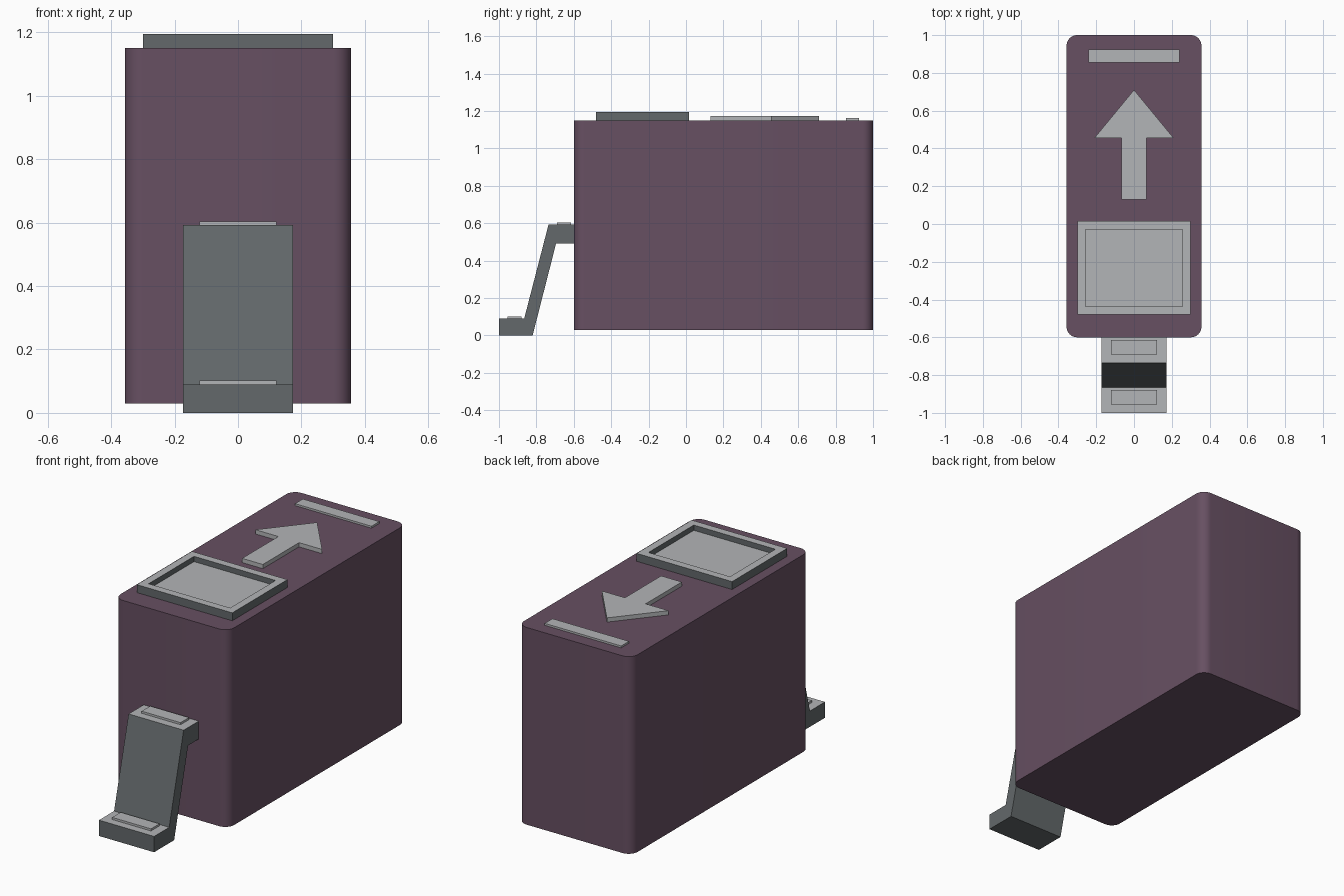
import bpy
import bmesh
from math import radians
from mathutils import Matrix, Vector

cube = bpy.data.objects.get("Cube")
if cube:
    bpy.data.objects.remove(cube, do_unlink=True)


def material(name, rgb):
    m = bpy.data.materials.new(name)
    m.use_nodes = True
    color = (*rgb, 1)
    m.diffuse_color = color
    m.node_tree.nodes["Principled BSDF"].inputs["Base Color"].default_value = color
    return m


purple = material("dusty purple", (0.135, 0.079, 0.122))
light = material("light grey", (0.45, 0.46, 0.475))
dark = material("dark grey", (0.125, 0.14, 0.146))


def finish(name, bm, mats):
    """Make an object; a second material goes on faces that look straight up."""
    bmesh.ops.recalc_face_normals(bm, faces=bm.faces)
    bm.normal_update()
    if len(mats) > 1:
        for f in bm.faces:
            f.material_index = int(f.normal.z > 0.9)
    mesh = bpy.data.meshes.new(name)
    bm.to_mesh(mesh)
    bm.free()
    for m in mats:
        mesh.materials.append(m)
    ob = bpy.data.objects.new(name, mesh)
    bpy.context.collection.objects.link(ob)
    return ob


def box_mesh(half_x, y0, y1, z0, z1):
    bm = bmesh.new()
    size = Matrix.Diagonal((2 * half_x, y1 - y0, z1 - z0, 1))
    place = Matrix.Translation((0, (y0 + y1) / 2, (z0 + z1) / 2))
    bmesh.ops.create_cube(bm, size=1, matrix=place @ size)
    return bm


def prism_mesh(points, offset):
    bm = bmesh.new()
    face = bm.faces.new([bm.verts.new(p) for p in points])
    ext = bmesh.ops.extrude_face_region(bm, geom=[face])
    verts = [v for v in ext["geom"] if isinstance(v, bmesh.types.BMVert)]
    bmesh.ops.translate(bm, verts=verts, vec=Vector(offset))
    return bm


TOP = 1.15

# Body with rounded upright corners
bm = box_mesh(0.357, -0.6, 1, 0.03, TOP)
upright = [e for e in bm.edges if abs(e.verts[0].co.z - e.verts[1].co.z) > 0.5]
bmesh.ops.bevel(bm, geom=upright, offset=0.056, segments=8, profile=0.5, affect='EDGES')
body = finish("body", bm, [purple])
bpy.ops.object.select_all(action='DESELECT')
body.select_set(True)
bpy.context.view_layer.objects.active = body
bpy.ops.object.shade_smooth_by_angle(angle=radians(30))

# Framed panel with a recessed floor
bm = box_mesh(0.3, -0.48, 0.015, TOP, 1.195)
top = max(bm.faces, key=lambda f: f.calc_center_median().z)
bmesh.ops.inset_region(bm, faces=[top], thickness=0.062)
ext = bmesh.ops.extrude_face_region(bm, geom=[top])
floor = [v for v in ext["geom"] if isinstance(v, bmesh.types.BMVert)]
bmesh.ops.translate(bm, verts=floor, vec=(0, 0, -0.03))
if top.is_valid:
    bmesh.ops.delete(bm, geom=[top], context='FACES_ONLY')
finish("top_panel", bm, [dark, light])

# Raised arrow
half = [(0.065, 0.13), (0.065, 0.455), (0.21, 0.455)]
outline = half + [(0, 0.71)] + [(-x, y) for x, y in reversed(half)]
finish("arrow", prism_mesh([(x, y, TOP) for x, y in outline], (0, 0, 0.024)), [light])

# Bar at the back of the top
finish("rear_bar", box_mesh(0.24, 0.855, 0.925, TOP, 1.161), [light])

# Bent step bracket on the front
profile = [(-1, 0), (-0.82, 0), (-0.695, 0.49), (-0.6, 0.49),
           (-0.6, 0.592), (-0.735, 0.592), (-0.865, 0.09), (-1, 0.09)]
bm = prism_mesh([(-0.173, y, z) for y, z in profile], (0.346, 0, 0))
finish("step_bracket", bm, [dark, light])

# Treads on both steps
for name, y, z in (("upper_tread", -0.69, 0.592), ("lower_tread", -0.955, 0.09)):
    finish(name, box_mesh(0.122, y, y + 0.076, z, z + 0.012), [light])
